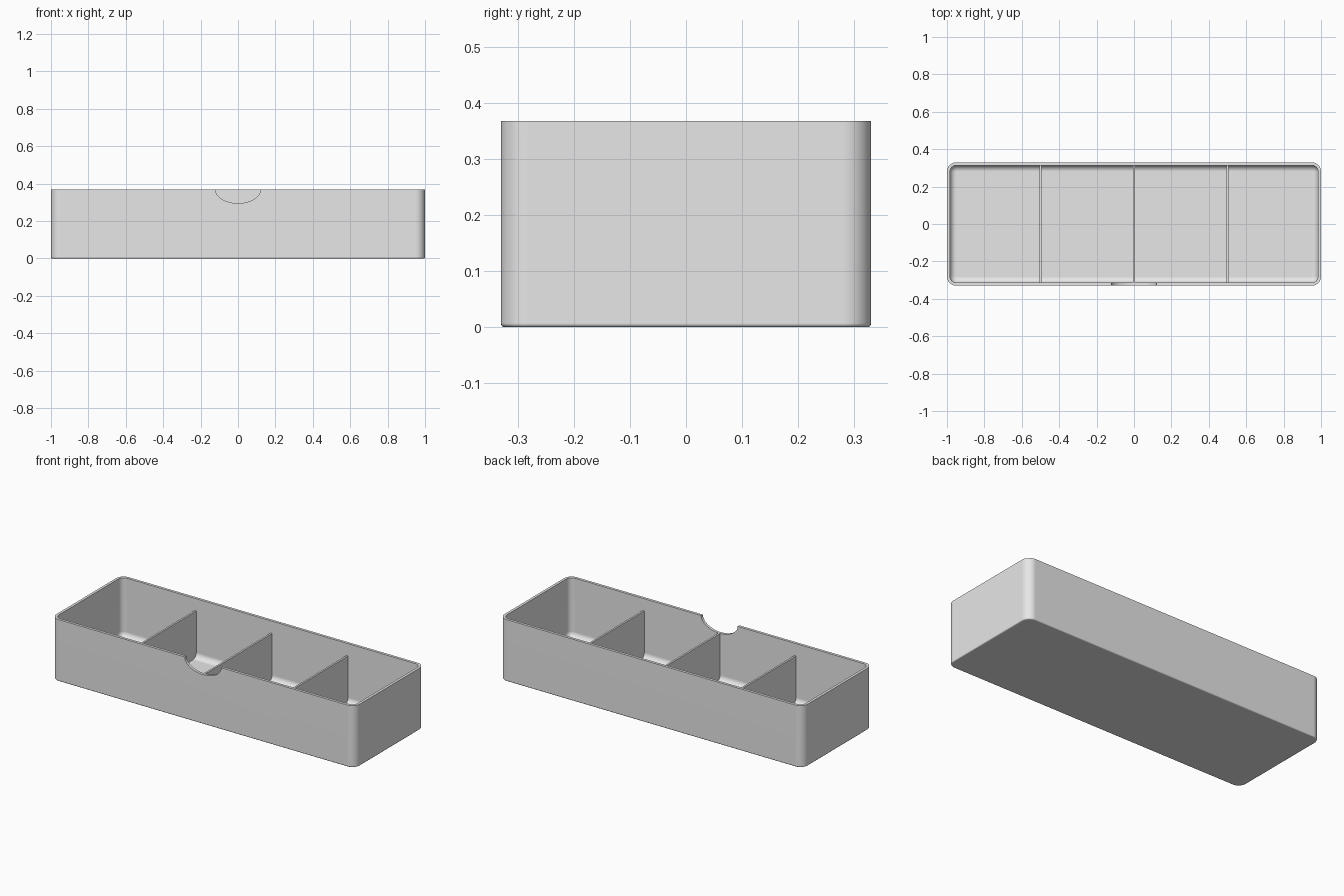
import bpy, bmesh
from math import sin, cos, pi

HALF_X, HALF_Y, HEIGHT = 1.0, 0.33, 0.368
WALL, FLOOR, CORNER, FILLET, EDGE = 0.016, 0.016, 0.05, 0.033, 0.007
NOTCH_HALF, NOTCH_DEPTH = 0.12, 0.073
STEPS = 8

cube = bpy.data.objects.get("Cube")
if cube:
    bpy.data.objects.remove(cube, do_unlink=True)

grey = bpy.data.materials.new("light grey plastic")
grey.use_nodes = True
grey.diffuse_color = (0.8, 0.8, 0.8, 1)
grey.node_tree.nodes["Principled BSDF"].inputs["Base Color"].default_value = grey.diffuse_color


def make_object(name, bm):
    bmesh.ops.recalc_face_normals(bm, faces=bm.faces)
    mesh = bpy.data.meshes.new(name)
    bm.to_mesh(mesh)
    bm.free()
    obj = bpy.data.objects.new(name, mesh)
    obj.data.materials.append(grey)
    bpy.context.collection.objects.link(obj)
    return obj


def activate(obj):
    bpy.ops.object.select_all(action="DESELECT")
    obj.select_set(True)
    bpy.context.view_layer.objects.active = obj


def box(name, size, centre):
    bm = bmesh.new()
    bmesh.ops.create_cube(bm, size=1)
    bmesh.ops.scale(bm, vec=size, verts=bm.verts)
    bmesh.ops.translate(bm, vec=centre, verts=bm.verts)
    return make_object(name, bm)


def rounded_ring(bm, inset, z):
    """Rounded rectangle of vertices, concentric with the outer wall."""
    r = CORNER - inset
    verts = []
    for quarter, (sx, sy) in enumerate([(1, 1), (-1, 1), (-1, -1), (1, -1)]):
        for i in range(STEPS + 1):
            a = (quarter + i / STEPS) * pi / 2
            verts.append(bm.verts.new((sx * (HALF_X - CORNER) + r * cos(a),
                                       sy * (HALF_Y - CORNER) + r * sin(a), z)))
    return verts


# Tray shell: one wall profile (inset, height) swept around the rounded outline
arc = [i / STEPS * pi / 2 for i in range(STEPS + 1)]
profile = [(EDGE * (1 - sin(a)), EDGE * (1 - cos(a))) for a in arc[::2]]
profile += [(0, HEIGHT), (WALL, HEIGHT)]
profile += [(WALL + FILLET * (1 - cos(a)), FLOOR + FILLET * (1 - sin(a))) for a in arc]

bm = bmesh.new()
rings = [rounded_ring(bm, *point) for point in profile]
for low, high in zip(rings, rings[1:]):
    for i in range(len(low)):
        j = (i + 1) % len(low)
        bm.faces.new((low[i], low[j], high[j], high[i]))
bm.faces.new(rings[0])
bm.faces.new(rings[-1])
tray = make_object("tray", bm)

# Finger notch in the rim of the front wall
bpy.ops.mesh.primitive_cylinder_add(vertices=64, radius=1, depth=1,
                                    location=(0, -HALF_Y - 0.02, HEIGHT),
                                    rotation=(pi / 2, 0, 0))
cutter = bpy.context.object
cutter.name = "notch_cutter"
cutter.scale = (NOTCH_HALF, NOTCH_DEPTH, 0.1)
cutter.hide_render = True
cut = tray.modifiers.new("notch", "BOOLEAN")
cut.operation = "DIFFERENCE"
cut.solver = "EXACT"
cut.object = cutter
activate(tray)
bpy.ops.object.modifier_apply(modifier=cut.name)
bpy.data.objects.remove(cutter, do_unlink=True)

# Smooth corners and fillets, crisp rim
activate(tray)
bpy.ops.object.shade_smooth_by_angle(angle=pi / 6)
normals = tray.modifiers.new("flat walls", "WEIGHTED_NORMAL")
normals.keep_sharp = True

# Three thin dividers, level with the bottom of the notch
top = HEIGHT - NOTCH_DEPTH
bottom = FLOOR / 2
for name, x in (("right", -0.5), ("middle", 0), ("left", 0.5)):
    box(name + "_divider", (0.011, 2 * HALF_Y - WALL, top - bottom),
        (x, 0, (top + bottom) / 2))
